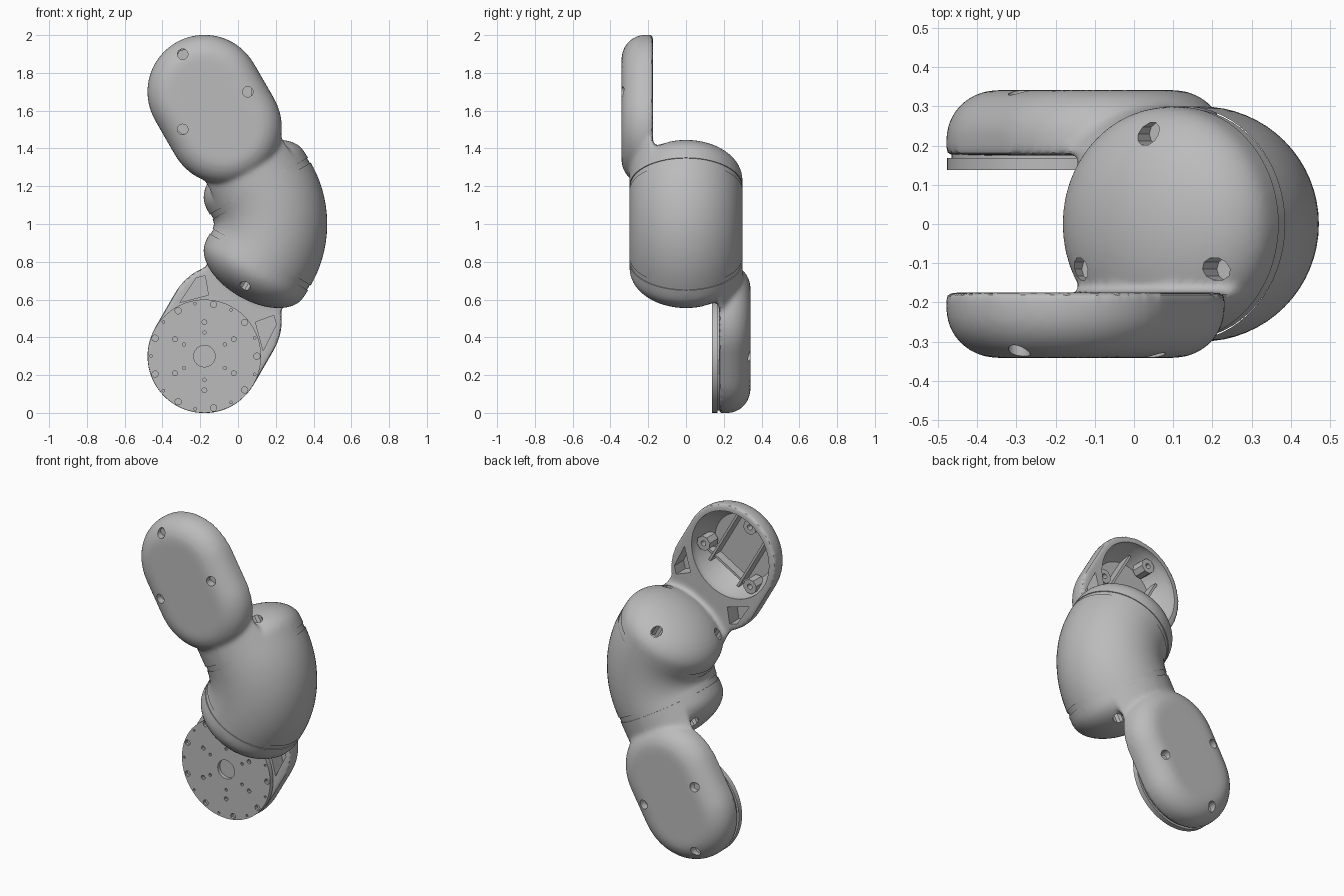
import bpy, bmesh
from math import sin, cos, pi, radians, sqrt
from mathutils import Matrix, Vector

if "Cube" in bpy.data.objects:
    bpy.data.objects.remove(bpy.data.objects["Cube"])

grey = bpy.data.materials.new("plain grey")
grey.use_nodes = True
grey.diffuse_color = (0.5, 0.5, 0.5, 1)
grey.node_tree.nodes["Principled BSDF"].inputs["Base Color"].default_value = (0.5, 0.5, 0.5, 1)

R = 0.3          # tube radius
BEND = 0.35      # bend radius of the elbow
PIVOT = Vector((-0.178, 0, 1))
END = 0.606      # distance from tube end to joint axis
IN_Y, OUT_Y = -0.175, -0.342

# Local frame of a link: z along the tube, x across it
UPPER = (Matrix.Translation(PIVOT) @ Matrix.Rotation(radians(-30), 4, 'Y')
         @ Matrix.Translation((BEND, 0, 0)))
LOWER = Matrix.Translation((0, 0, 2)) @ Matrix.Rotation(pi, 4, 'X') @ UPPER


def ring_y(x, z, y, r, n=32):
    return [(x + r * cos(2 * pi * i / n), y, z + r * sin(2 * pi * i / n)) for i in range(n)]


def ring_z(x, y, z, r, n=48):
    return [(x + r * cos(2 * pi * i / n), y + r * sin(2 * pi * i / n), z) for i in range(n)]


def hull(bm, points):
    verts = [bm.verts.new(p) for p in points]
    res = bmesh.ops.convex_hull(bm, input=verts)
    loose = {v for v in res["geom_interior"] + res["geom_unused"]
             if isinstance(v, bmesh.types.BMVert)}
    bmesh.ops.delete(bm, geom=list(loose), context='VERTS')


def peg(bm, x, z, y0, y1, r, n=32):
    hull(bm, ring_y(x, z, y0, r, n) + ring_y(x, z, y1, r, n))


def box(bm, x, y, z):
    hull(bm, [(a, b, c) for a in x for b in y for c in z])


def make(name, bm, matrix=None):
    bmesh.ops.recalc_face_normals(bm, faces=bm.faces[:])
    mesh = bpy.data.meshes.new(name)
    bm.to_mesh(mesh)
    bm.free()
    mesh.materials.append(grey)
    return place(name, mesh, matrix)


def place(name, mesh, matrix=None):
    obj = bpy.data.objects.new(name, mesh)
    bpy.context.collection.objects.link(obj)
    if matrix:
        obj.matrix_world = matrix
    return obj


def cut(obj, cutter):
    mod = obj.modifiers.new("cut", 'BOOLEAN')
    mod.operation, mod.solver, mod.object = 'DIFFERENCE', 'EXACT', cutter


def bake(obj, cutters):
    bpy.context.view_layer.update()
    dg = bpy.context.evaluated_depsgraph_get()
    mesh = bpy.data.meshes.new_from_object(obj.evaluated_get(dg))
    mesh.name = obj.name
    obj.modifiers.clear()
    obj.data = mesh
    mesh.materials.clear()
    mesh.materials.append(grey)
    for c in cutters:
        bpy.data.objects.remove(c)


def smooth(obj, angle=35):
    bpy.ops.object.select_all(action='DESELECT')
    obj.select_set(True)
    bpy.context.view_layer.objects.active = obj
    bpy.ops.object.shade_smooth_by_angle(angle=radians(angle))


# Bent tube
bm = bmesh.new()
bmesh.ops.create_circle(bm, segments=64, radius=R)
start = Matrix.Rotation(radians(30), 4, 'Y') @ Matrix.Translation((BEND, 0, 0))
bmesh.ops.transform(bm, matrix=start, verts=bm.verts[:])
bmesh.ops.spin(bm, geom=bm.verts[:] + bm.edges[:], cent=(0, 0, 0), axis=(0, 1, 0),
               angle=radians(-60), steps=24)
bmesh.ops.translate(bm, vec=PIVOT, verts=bm.verts[:])
smooth(make("elbow_tube", bm))

# Link body: domed tube end, side neck and rounded paddle, blended together
bm = bmesh.new()
dome = ring_z(0, 0, -0.06, R)
for i in range(10):
    t = i / 10 * pi / 2
    dome += ring_z(0, 0, 0.07 + 0.17 * sin(t), R * cos(t))
hull(bm, dome + [(0, 0, 0.24)])
arc = [(R * cos(a), R * sin(a)) for a in (radians(-144.3 + 108.6 * i / 24) for i in range(25))]
hull(bm, [(x, y, z) for x, y in arc for z in (-0.03, 0.4)])
paddle = []
for z in (0.39, END):
    paddle += ring_y(0, z, IN_Y, R + 0.002, 48)
    for i in range(9):
        t = i / 8 * pi / 2
        paddle += ring_y(0, z, OUT_Y + 0.125 * (1 - sin(t)), R + 0.002 - 0.13 * (1 - cos(t)), 48)
hull(bm, paddle)
link = make("upper_link", bm)
mod = link.modifiers.new("blend", 'REMESH')
mod.mode, mod.voxel_size = 'VOXEL', 0.012
mod = link.modifiers.new("soften", 'SMOOTH')
mod.factor, mod.iterations = 0.5, 10

# Cutters: flat tube end, joint cavity, corner pockets, dome holes
bm = bmesh.new()
box(bm, (-0.5, 0.5), (-0.5, 0.5), (-0.3, 0.03))
hull(bm, ring_y(0, END, -0.1, 0.265, 48) + ring_y(0, END, -0.215, 0.262, 48)
     + ring_y(0, END, -0.312, 0.2, 48))
for side in (-1, 1):
    corner = [(0.255, 0.425), (0.245, 0.27), (0.21, 0.235), (0.144, 0.315)]
    hull(bm, [(side * x, y, z) for x, z in corner for y in (-0.265, -0.16)])
spots = [radians(a) for a in (90, 210, 330)]
for a in spots:
    x, y = 0.23 * cos(a), 0.23 * sin(a)
    hull(bm, ring_z(x, y, 0.12, 0.03, 10) + ring_z(x, y, 0.3, 0.03, 10))
main_cut = make("main_cutter", bm)

# Cutters: screw holes through the paddle face
bm = bmesh.new()
for a in spots:
    peg(bm, 0.23 * cos(a), END + 0.23 * sin(a), -0.4, -0.285, 0.028, 16)
screw_cut = make("screw_cutter", bm)
cut(link, main_cut)
cut(link, screw_cut)
bake(link, [main_cut, screw_cut])
smooth(link)
link.matrix_world = UPPER
place("lower_link", link.data, LOWER)

# Recessed seam rings between tube and links
bm = bmesh.new()
hull(bm, ring_z(0, 0, -0.01, R - 0.005, 64) + ring_z(0, 0, 0.04, R - 0.005, 64))
seam = make("upper_seam_ring", bm, UPPER)
smooth(seam)
place("lower_seam_ring", seam.data, LOWER)

# Screw bosses inside the open cavity
bm = bmesh.new()
for a in spots:
    x, z = cos(a), sin(a)
    peg(bm, 0.21 * x, END + 0.21 * z, -0.295, -0.215, 0.045, 8)
bosses = make("screw_bosses", bm)
bm = bmesh.new()
for a in spots:
    peg(bm, 0.21 * cos(a), END + 0.21 * sin(a), -0.27, -0.1, 0.016, 12)
boss_cut = make("boss_cutter", bm)
cut(bosses, boss_cut)
bake(bosses, [boss_cut])
bosses.matrix_world = UPPER

# Stiffening ribs on the cavity floor
bm = bmesh.new()
for side in (-1, 1):
    x = side * 0.11
    box(bm, (x - 0.007, x + 0.007), (-0.315, -0.245), (END - 0.19, END + 0.19))
box(bm, (-0.17, 0.17), (-0.315, -0.26), (END - 0.157, END - 0.143))
make("cavity_ribs", bm, UPPER)

# Joint flange disc with its bolt pattern
JX, JZ = (UPPER @ Vector((0, 0, END))).x, 2 - (UPPER @ Vector((0, 0, END))).z
bm = bmesh.new()
peg(bm, JX, JZ, 0.138, 0.168, R, 64)
flange = make("flange_disc", bm)
bm = bmesh.new()
peg(bm, JX, JZ, 0.1, 0.16, 0.057, 24)
for count, first, dist, size in ((9, 0, 0.278, 0.017), (9, 20, 0.283, 0.007),
                                 (6, 30, 0.18, 0.013), (6, 30, 0.125, 0.009)):
    for i in range(count):
        a = radians(first + 360 / count * i)
        peg(bm, JX + dist * cos(a), JZ + dist * sin(a), 0.1, 0.16, size, 10)
bolt_cut = make("bolt_cutter", bm)
cut(flange, bolt_cut)
bake(flange, [bolt_cut])
smooth(flange)

# Narrow spacer joining the disc to the lower link
bm = bmesh.new()
peg(bm, JX, JZ, 0.165, 0.19, R - 0.012, 64)
smooth(make("flange_spacer", bm))
